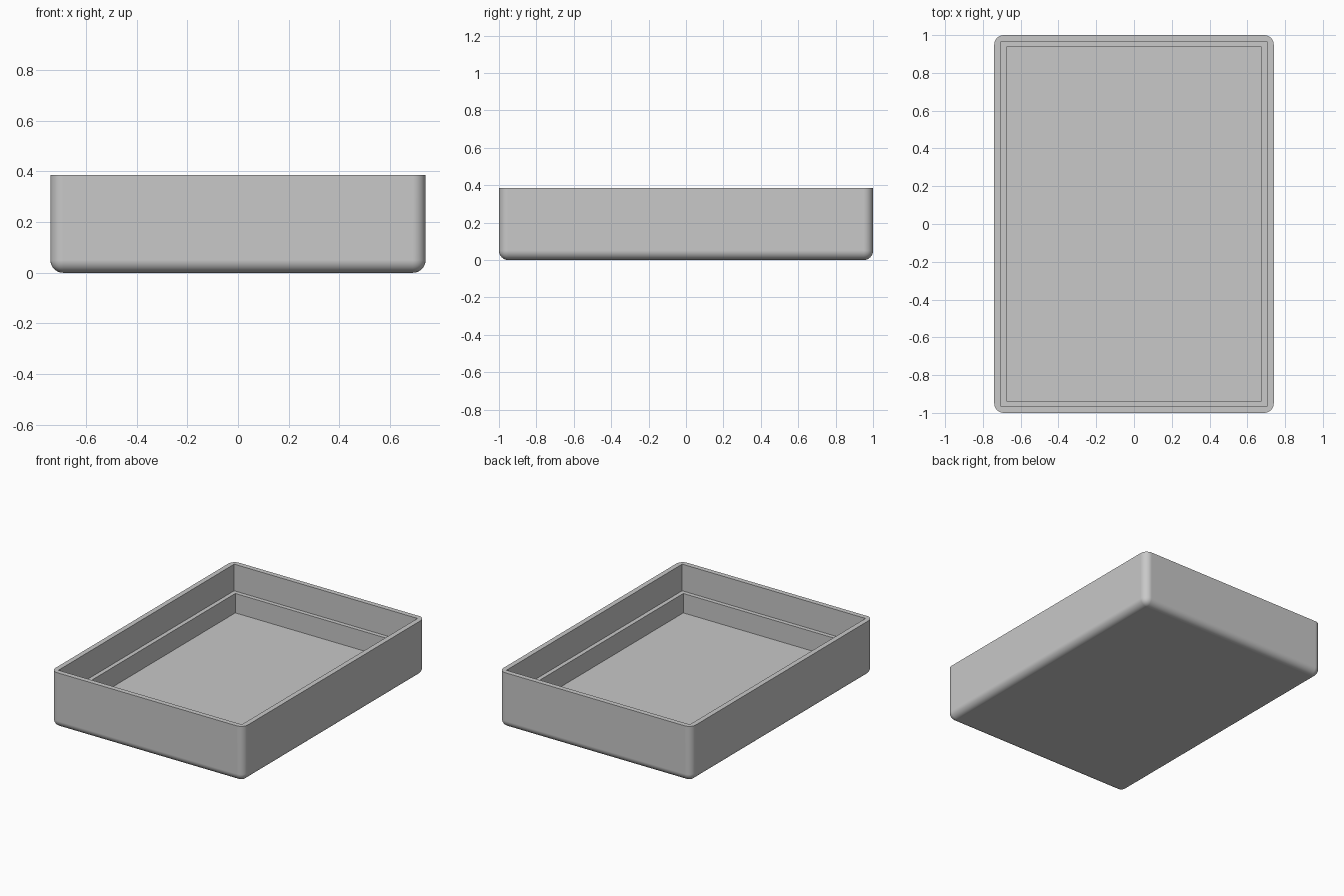
import bpy
import bmesh
from mathutils import Matrix, Vector

cube = bpy.data.objects.get("Cube")
if cube:
    bpy.data.objects.remove(cube, do_unlink=True)

HALF_X, HALF_Y, HEIGHT, RADIUS = 0.74, 1.0, 0.385, 0.05


def box(name, half_x, half_y, bottom, top, radius=0.0):
    """Box whose vertical and bottom edges are rounded when a radius is given."""
    bm = bmesh.new()
    bmesh.ops.create_cube(bm, size=1.0)
    size = Matrix.Diagonal(Vector((2 * half_x, 2 * half_y, top - bottom, 1)))
    centre = Matrix.Translation((0, 0, (top + bottom) / 2))
    bmesh.ops.transform(bm, matrix=centre @ size, verts=bm.verts)
    if radius:
        edges = [e for e in bm.edges
                 if min(v.co.z for v in e.verts) < top - 0.001]
        bmesh.ops.bevel(bm, geom=edges, offset=radius, segments=8,
                        profile=0.5, affect='EDGES', clamp_overlap=True)
    mesh = bpy.data.meshes.new(name)
    bm.to_mesh(mesh)
    bm.free()
    obj = bpy.data.objects.new(name, mesh)
    bpy.context.collection.objects.link(obj)
    return obj


# Flat grey material
grey = bpy.data.materials.new("light_grey")
grey.use_nodes = True
grey.diffuse_color = (0.58, 0.58, 0.58, 1)
grey.node_tree.nodes["Principled BSDF"].inputs["Base Color"].default_value = grey.diffuse_color

# Rounded outer tray
tray = box("tray", HALF_X, HALF_Y, 0, HEIGHT, RADIUS)
tray.data.materials.append(grey)
bpy.context.view_layer.objects.active = tray
tray.select_set(True)

# Wide upper recess, then the narrower well that leaves a ledge all round
for name, wall, bottom in (("upper_recess", 0.035, 0.2), ("lower_well", 0.064, 0.065)):
    cutter = box(name, HALF_X - wall, HALF_Y - wall, bottom, HEIGHT + 0.1)
    cutter.hide_render = True
    cut = tray.modifiers.new(name, 'BOOLEAN')
    cut.operation = 'DIFFERENCE'
    cut.solver = 'EXACT'
    cut.object = cutter
    bpy.ops.object.modifier_apply(modifier=cut.name)
    bpy.data.objects.remove(cutter, do_unlink=True)

# Smooth rounded edges, crisp rim and recess, flat walls
bpy.ops.object.shade_smooth_by_angle(angle=0.6)
weighted = tray.modifiers.new("flat_walls", 'WEIGHTED_NORMAL')
weighted.keep_sharp = True
